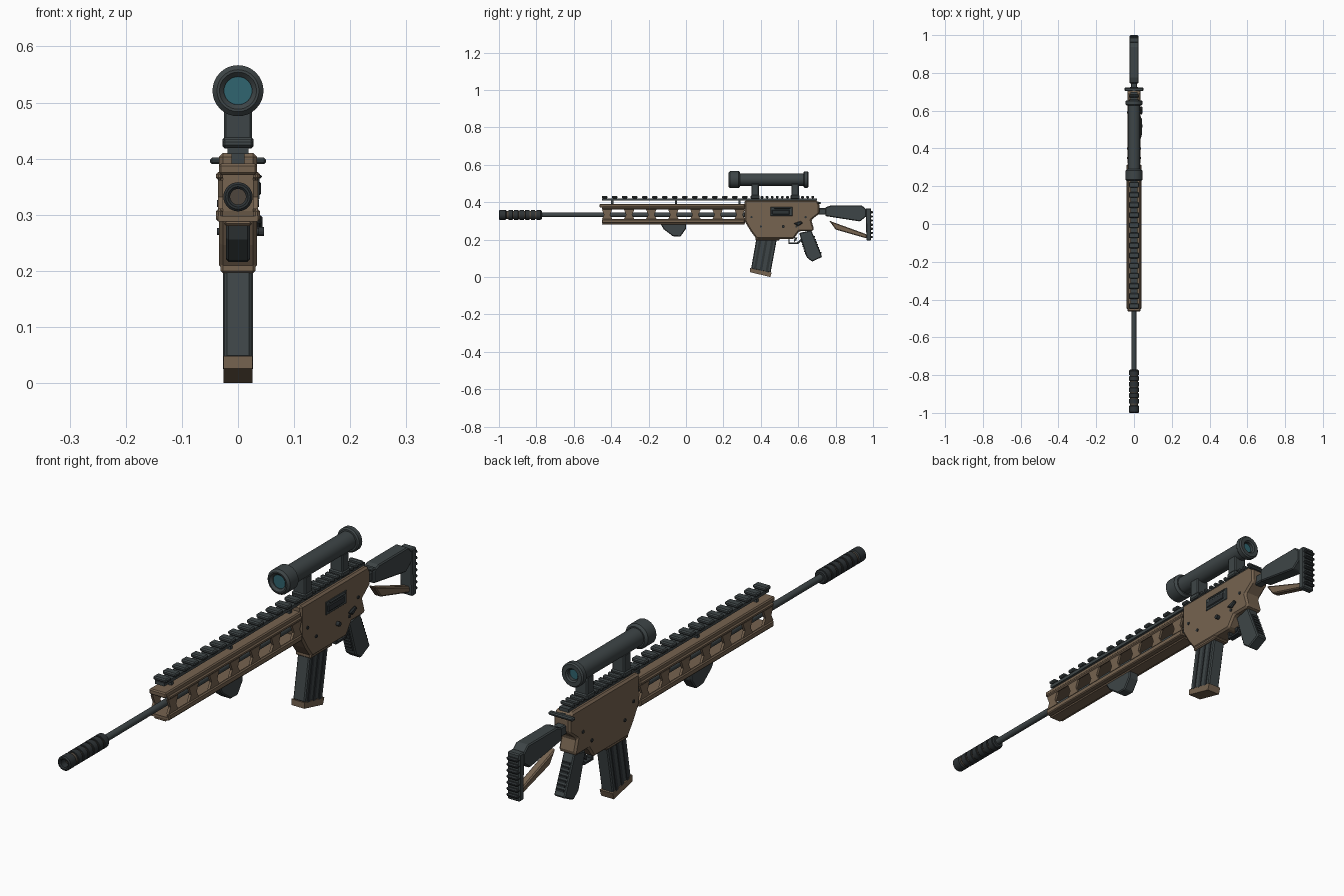
import bpy, bmesh, math
from mathutils import Matrix, Vector

cube = bpy.data.objects.get("Cube")
if cube:
    bpy.data.objects.remove(cube, do_unlink=True)


def material(name, red, green, blue):
    mat = bpy.data.materials.new(name)
    mat.use_nodes = True
    mat.diffuse_color = (red, green, blue, 1)
    shader = mat.node_tree.nodes["Principled BSDF"]
    shader.inputs["Base Color"].default_value = mat.diffuse_color
    return mat


TAN = material("tan", .18, .125, .08)
SLATE = material("slate", .048, .06, .063)
CHARCOAL = material("charcoal", .027, .033, .036)
BRONZE = material("dark bronze", .075, .06, .045)
TEAL = material("teal glass", .03, .13, .16)
BEVEL = .004


def finish(name, bm, mat, bevel):
    """Turn a bmesh into an object with one material and an optional chamfer."""
    bmesh.ops.recalc_face_normals(bm, faces=bm.faces)
    mesh = bpy.data.meshes.new(name)
    bm.to_mesh(mesh)
    bm.free()
    mesh.materials.append(mat)
    part = bpy.data.objects.new(name, mesh)
    bpy.context.collection.objects.link(part)
    if bevel:
        chamfer = part.modifiers.new("Chamfer", "BEVEL")
        chamfer.width, chamfer.segments, chamfer.limit_method = bevel, 1, "ANGLE"
    return part


def prism(name, outline, mat, wide, inside=None, bevel=BEVEL):
    """Extrude a (y, z) outline across x, centred unless an inside x is given."""
    bm = bmesh.new()
    start = -wide if inside is None else inside
    face = bm.faces.new([bm.verts.new((start, y, z)) for y, z in outline])
    sweep = bmesh.ops.extrude_face_region(bm, geom=[face], use_keep_orig=True)
    moved = [item for item in sweep["geom"] if isinstance(item, bmesh.types.BMVert)]
    bmesh.ops.translate(bm, verts=moved, vec=(wide - start, 0, 0))
    return finish(name, bm, mat, bevel)


def box(name, mat, wide, front, back, low, high, inside=None, bevel=BEVEL):
    outline = [(front, low), (back, low), (back, high), (front, high)]
    return prism(name, outline, mat, wide, inside, bevel)


def tube(name, mat, front, back, height, radius, hole=0, bevel=0, sides=32):
    """Round bar along y, hollow when a hole radius is given."""
    bm = bmesh.new()
    loops = []
    for size, y in ((radius, front), (radius, back), (hole, back), (hole, front)):
        if size:
            angles = [math.tau * k / sides for k in range(sides)]
            loops.append([bm.verts.new((size * math.cos(a), y, height + size * math.sin(a)))
                          for a in angles])
    pairs = list(zip(loops, loops[1:]))
    if hole:
        pairs.append((loops[-1], loops[0]))
    else:
        for loop in loops:
            bm.faces.new(loop)
    for one, two in pairs:
        for k in range(sides):
            bm.faces.new((one[k - 1], one[k], two[k], two[k - 1]))
    part = finish(name, bm, mat, bevel)
    bpy.ops.object.select_all(action="DESELECT")
    part.select_set(True)
    bpy.context.view_layer.objects.active = part
    bpy.ops.object.shade_smooth_by_angle(angle=math.radians(40))


def pin(name, mat, y, z, radius, centre, length):
    """Short rod along x."""
    bm = bmesh.new()
    place = Matrix.Translation((centre, y, z)) @ Matrix.Rotation(math.pi / 2, 4, "Y")
    bmesh.ops.create_cone(bm, cap_ends=True, segments=12, radius1=radius, radius2=radius,
                          depth=length, matrix=place)
    finish(name, bm, mat, 0)


def row(start, stop, count):
    return [start + (stop - start) * k / (count - 1) for k in range(count)]


def along(p, q, t):
    return Vector(p).lerp(Vector(q), t)


# Barrel and ribbed muzzle sleeve with a hollow mouth
BORE = .332
tube("barrel", SLATE, front=-.8, back=.33, height=BORE, radius=.012)
tube("sleeve_core", BRONZE, front=-.97, back=-.78, height=BORE, radius=.022)
tube("sleeve_mouth", CHARCOAL, front=-1, back=-.96, height=BORE, radius=.026, hole=.014, bevel=BEVEL)
for y in row(-.95, -.8, 6):
    tube("sleeve_ring", CHARCOAL, front=y, back=y + .024, height=BORE, radius=.026, bevel=.001)
tube("sleeve_collar", CHARCOAL, front=-.8, back=-.77, height=BORE, radius=.024, bevel=BEVEL)

# Handguard: open frame with a row of windows on both sides
FRONT, BACK, FLOOR, SILL, LINTEL, ROOF = -.45, .315, .288, .31, .362, .391
box("handguard_top", TAN, wide=.034, front=FRONT - .013, back=BACK, low=.371, high=ROOF)
box("handguard_floor", TAN, wide=.036, front=FRONT, back=BACK, low=FLOOR, high=.298, bevel=0)
box("handguard_keel", TAN, wide=.025, front=FRONT, back=BACK, low=.28, high=FLOOR)
FOOT, WAIST = .028, .016
for side, tag in ((1, "left"), (-1, "right")):
    span = dict(wide=side * .039, inside=side * .027, front=FRONT, back=BACK)
    box(f"handguard_upper_bar_{tag}", TAN, low=LINTEL, high=.376, **span)
    box(f"handguard_lower_bar_{tag}", TAN, low=FLOOR, high=SILL, **span)
    for y in row(FRONT + FOOT, BACK - FOOT, 7):
        outline = [(y - FOOT, SILL), (y + FOOT, SILL), (y + WAIST, BORE),
                   (y + FOOT, LINTEL), (y - FOOT, LINTEL), (y - WAIST, BORE)]
        prism(f"handguard_rib_{tag}", outline, TAN, wide=side * .036, inside=side * .027, bevel=0)

# Angled foregrip
prism("foregrip", [(-.136, .284), (0, .284), (0, .258), (-.03, .216), (-.07, .218), (-.12, .256)],
      SLATE, wide=.021)

# Toothed top rail, coarse in front and fine over the receiver
RAIL, CREST = .42, .434
box("rail_base", SLATE, wide=.019, front=FRONT, back=.7, low=.408, high=RAIL, bevel=0)
for y in row(FRONT, .3, 15):
    box("front_rail_tooth", SLATE, wide=.027, front=y, back=y + .03, low=RAIL, high=CREST)
for y in row(.345, .67, 13):
    box("rear_rail_tooth", SLATE, wide=.027, front=y, back=y + .015, low=RAIL, high=CREST)
for y in row(-.4, .28, 3):
    box("rail_post", SLATE, wide=.012, front=y, back=y + .012, low=ROOF, high=RAIL, bevel=0)

# Receiver body
SIDE = .034
prism("receiver", [(.313, .41), (.7, .41), (.714, .385), (.714, .34), (.67, .305), (.685, .255),
                   (.675, .245), (.605, .245), (.575, .203), (.377, .203), (.345, .246), (.313, .3)],
      TAN, wide=SIDE, bevel=.007)
box("magazine_collar", TAN, wide=.031, front=.372, back=.5, low=.196, high=.25)

# Ejection port: plate, cover and ridge
box("port_plate", SLATE, inside=SIDE, wide=.038, front=.452, back=.57, low=.326, high=.374)
box("port_cover", CHARCOAL, inside=SIDE, wide=.041, front=.46, back=.555, low=.334, high=.36)
box("port_ridge", SLATE, inside=SIDE, wide=.043, front=.47, back=.56, low=.365, high=.371)

# Controls and pins
prism("selector_lever", [(.575, .287), (.615, .3), (.625, .288), (.6, .272)],
      CHARCOAL, inside=SIDE, wide=.044)
for y, z in ((.35, .32), (.64, .32), (.4, .27), (.59, .27)):
    pin("body_pin", CHARCOAL, y, z, radius=.006, centre=0, length=.074)
pin("release_button", CHARCOAL, y=.52, z=.27, radius=.008, centre=.038, length=.016)
box("charging_handle", SLATE, wide=.05, front=.703, back=.722, low=.39, high=.402)
box("charging_stem", SLATE, wide=.012, front=.66, back=.71, low=.388, high=.404)

# Magazine with side ribs and a tan foot
top, bottom = [(.377, .21), (.487, .21)], [(.348, .045), (.452, .022)]
prism("magazine", top + bottom[::-1], SLATE, wide=.024)
for t in (.2, .5, .8):
    rib = [along(*edge, t + shift) for edge, shifts in ((top, (-.06, .06)), (bottom, (.06, -.06)))
           for shift in shifts]
    prism("magazine_rib", [tuple(point) for point in rib], CHARCOAL, wide=.0265, bevel=0)
prism("magazine_foot", [(.343, .048), (.458, .024), (.45, 0), (.343, .026)],
      TAN, wide=.026, bevel=0)

# Pistol grip with ridges front and back
grip_front, grip_back = [(.605, .235), (.645, .105)], [(.67, .25), (.728, .108)]
prism("pistol_grip", grip_front + [(.675, .082)] + grip_back[::-1], SLATE, wide=.022)
for edge in (grip_front, grip_back):
    for t in row(.25, .85, 7):
        y, z = along(*edge, t)
        box("grip_ridge", CHARCOAL, wide=.015, front=y - BEVEL, back=y + BEVEL,
            low=z - BEVEL, high=z + BEVEL, bevel=0)

# Trigger and guard
box("guard_front", CHARCOAL, wide=.011, front=.547, back=.554, low=.178, high=.207, bevel=0)
box("guard_bottom", CHARCOAL, wide=.011, front=.547, back=.6, low=.177, high=.184, bevel=0)
prism("guard_back", [(.592, .184), (.6, .177), (.625, .2), (.618, .207)],
      CHARCOAL, wide=.011, bevel=0)
prism("trigger", [(.58, .21), (.595, .21), (.59, .197), (.577, .186)],
      CHARCOAL, wide=.005, bevel=0)

# Shoulder stock: neck, cheek piece, ribbed butt and tan strut
box("stock_neck", SLATE, wide=.017, front=.7, back=.76, low=.333, high=.368)
prism("stock_body", [(.745, .372), (.775, .383), (.94, .383), (.965, .36), (.965, .325),
                     (.93, .297), (.745, .326)], SLATE, wide=.025)
prism("butt_plate", [(.96, .367), (.99, .367), (.99, .195), (.965, .195)], SLATE, wide=.025)
for z in row(.208, .34, 7):
    box("butt_rib", CHARCOAL, wide=.023, front=.985, back=1, low=z, high=z + .012)
prism("stock_strut", [(.765, .302), (.79, .292), (.967, .228), (.967, .206), (.8, .254),
                      (.785, .275)], TAN, wide=.014)

# Scope with recessed glass at both ends
SIGHT = .521
tube("scope_tube", SLATE, front=.26, back=.635, height=SIGHT, radius=.033)
tube("scope_bell", SLATE, front=.227, back=.29, height=SIGHT, radius=.0455, hole=.025, bevel=.008)
tube("scope_eyepiece", SLATE, front=.628, back=.655, height=SIGHT, radius=.044, hole=.02, bevel=.005)
tube("front_lens", TEAL, front=.238, back=.261, height=SIGHT, radius=.0255)
tube("rear_lens", TEAL, front=.634, back=.638, height=SIGHT, radius=.021)
for y in (.37, .583):
    box("scope_mount", SLATE, wide=.025, front=y - .02, back=y + .02, low=CREST, high=.5)
    box("scope_clamp", SLATE, wide=.028, front=y - .024, back=y + .024, low=.418, high=.438)
